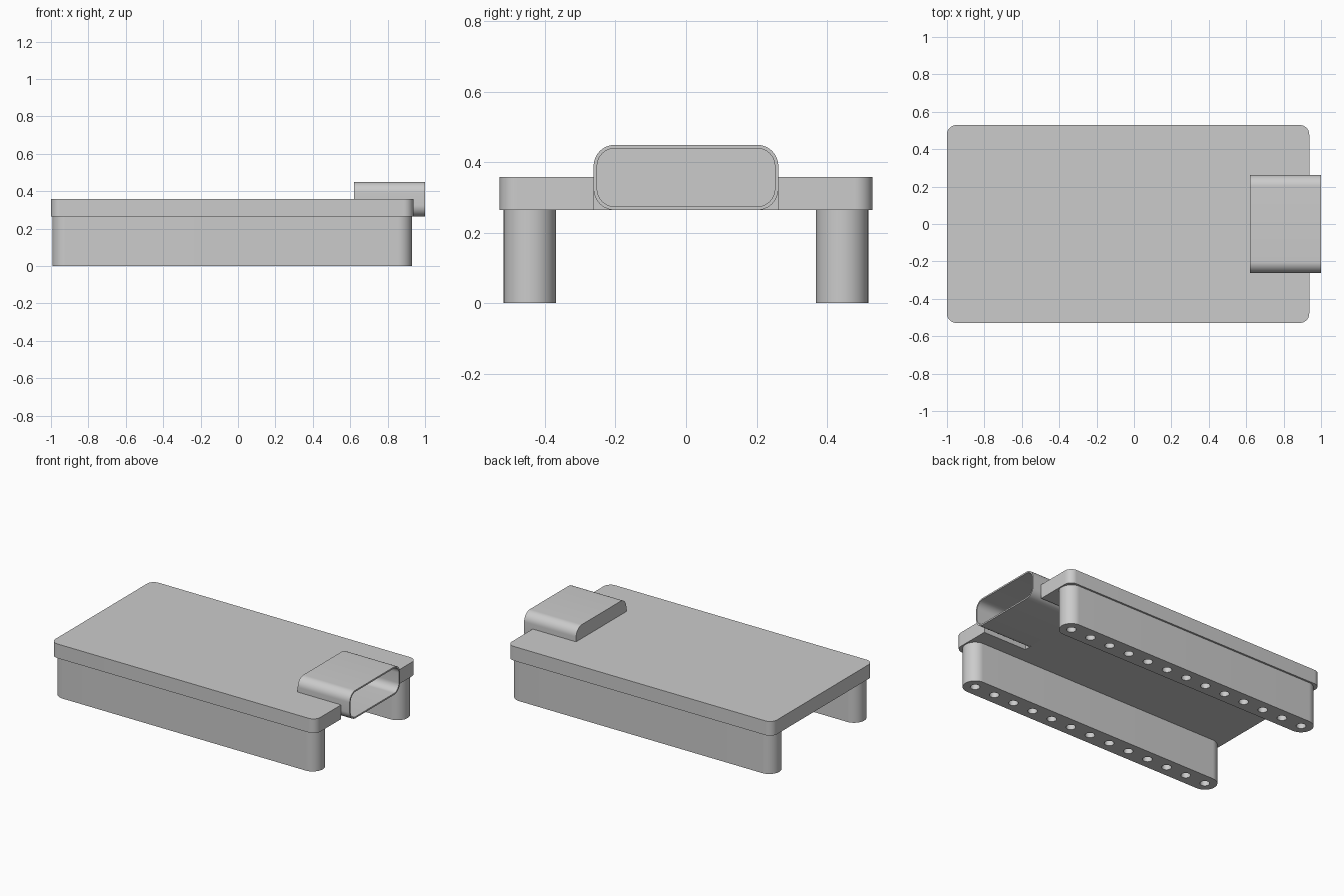
import bpy, bmesh, math
from mathutils import Matrix, Vector

if "Cube" in bpy.data.objects:
    bpy.data.objects.remove(bpy.data.objects["Cube"])

grey = bpy.data.materials.new("light grey")
grey.diffuse_color = (0.6, 0.6, 0.6, 1)
grey.use_nodes = True
grey.node_tree.nodes["Principled BSDF"].inputs["Base Color"].default_value = grey.diffuse_color


def rounded_rect(u0, u1, v0, v1, r, steps=12):
    """Counter-clockwise outline of a rectangle with rounded corners."""
    centres = [(u1 - r, v1 - r), (u0 + r, v1 - r), (u0 + r, v0 + r), (u1 - r, v0 + r)]
    return [(cu + r * math.cos(a), cv + r * math.sin(a))
            for i, (cu, cv) in enumerate(centres)
            for a in [math.pi / 2 * (i + k / steps) for k in range(steps + 1)]]


def prism(name, outlines, lo, hi, axis="z"):
    """Extrude one or more outlines from lo to hi along z or x."""
    bm = bmesh.new()
    for outline in outlines:
        place = (lambda p: (p[0], p[1], lo)) if axis == "z" else (lambda p: (lo, p[0], p[1]))
        face = bm.faces.new([bm.verts.new(place(p)) for p in outline])
        out = bmesh.ops.extrude_face_region(bm, geom=[face])["geom"]
        shift = Vector((0, 0, hi - lo)) if axis == "z" else Vector((hi - lo, 0, 0))
        bmesh.ops.translate(bm, vec=shift, verts=[v for v in out if isinstance(v, bmesh.types.BMVert)])
    bmesh.ops.remove_doubles(bm, verts=bm.verts, dist=1e-5)
    bmesh.ops.recalc_face_normals(bm, faces=bm.faces)
    mesh = bpy.data.meshes.new(name)
    bm.to_mesh(mesh)
    bm.free()
    mesh.materials.append(grey)
    obj = bpy.data.objects.new(name, mesh)
    bpy.context.collection.objects.link(obj)
    return obj


def select(obj):
    bpy.ops.object.select_all(action="DESELECT")
    obj.select_set(True)
    bpy.context.view_layer.objects.active = obj


def cut(obj, cutter):
    """Subtract the cutter, then discard it."""
    mod = obj.modifiers.new("cut", "BOOLEAN")
    mod.operation, mod.solver, mod.object = "DIFFERENCE", "EXACT", cutter
    select(obj)
    bpy.ops.object.modifier_apply(modifier=mod.name)
    bpy.data.objects.remove(cutter)


def smooth(obj):
    select(obj)
    bpy.ops.object.shade_smooth_by_angle(angle=math.radians(30))


BOTTOM, TOP = 0.264, 0.358

# circuit board with a notch for the connector
board = prism("board", [rounded_rect(-1, 0.937, -0.529, 0.529, 0.05)], BOTTOM, TOP)
notch = prism("notch_cutter", [[(0.62, -0.262), (1.1, -0.262), (1.1, 0.262), (0.62, 0.262)]], 0.2, 0.5)
cut(board, notch)
smooth(board)

# connector shell, open towards +x
connector = prism("connector", [rounded_rect(-0.262, 0.262, BOTTOM, 0.449, 0.06)], 0.62, 1, "x")
cavity = prism("cavity_cutter", [rounded_rect(-0.252, 0.252, BOTTOM + 0.01, 0.439, 0.05)], 0.64, 1.1, "x")
cut(connector, cavity)
smooth(connector)

# two pin header rails with a row of round sockets underneath
R, X0, X1, COUNT = 0.074, -0.993, 0.93, 13
for name, y in (("front_rail", -0.443), ("back_rail", 0.443)):
    rail = prism(name, [rounded_rect(X0, X1, y - R, y + R, R - 1e-4, 16)], 0, BOTTOM)
    pitch = (X1 - X0 - 2 * R) / (COUNT - 1)
    holes = [[(X0 + R + i * pitch + 0.029 * math.cos(a), y + 0.029 * math.sin(a))
              for a in [math.tau * k / 24 for k in range(24)]] for i in range(COUNT)]
    cut(rail, prism("socket_cutter", holes, -0.1, 0.2))
    smooth(rail)
